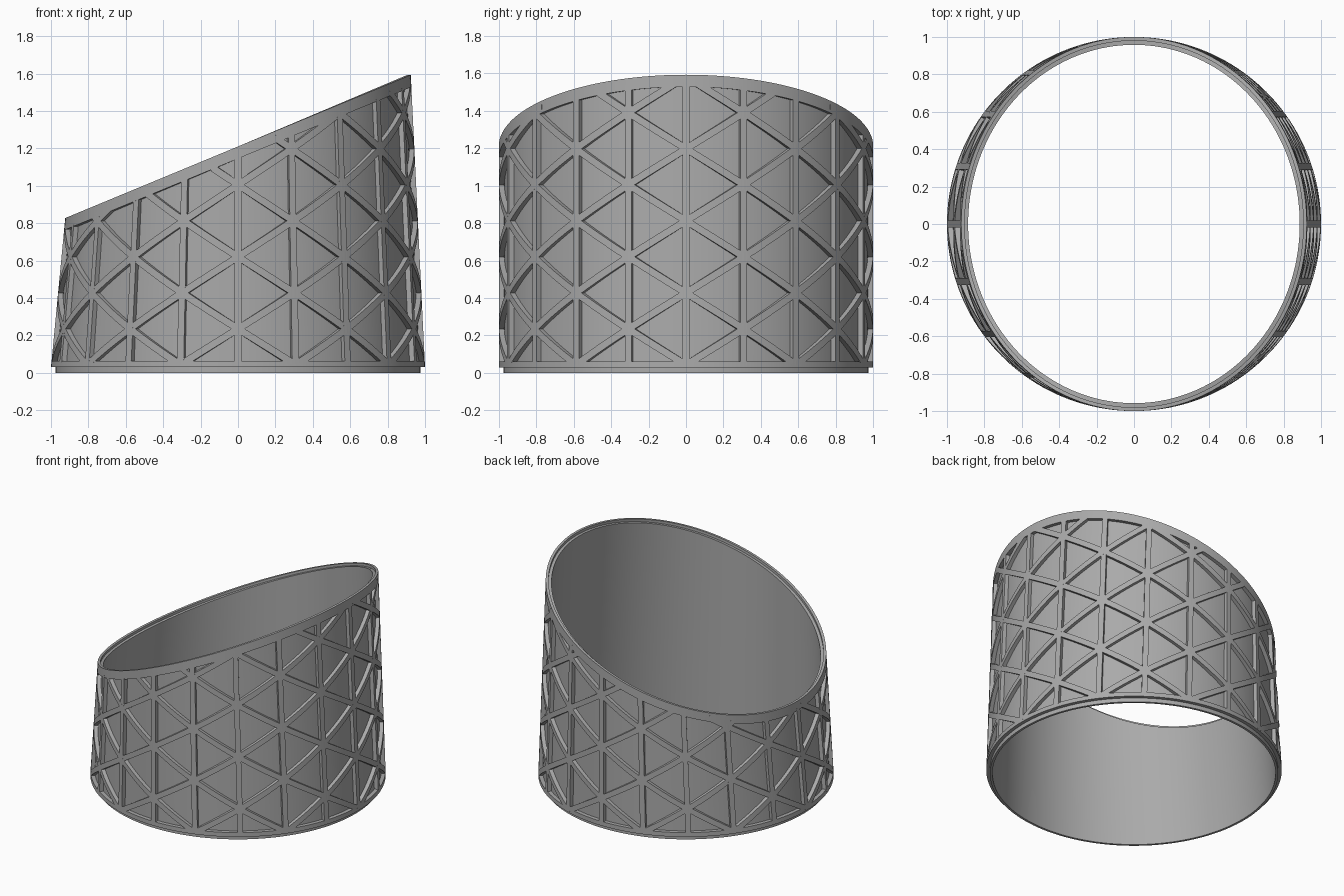
import bpy, bmesh, math

if "Cube" in bpy.data.objects:
    bpy.data.objects.remove(bpy.data.objects["Cube"])

COLUMNS = 20                 # vertical ribs around the ring
STEP = 2 * math.pi / COLUMNS
BASE = 0.03                  # height where the sloping wall starts
TILT = math.radians(22.5)    # tilt of the top circle
PITCH = 0.385                # vertical distance between lattice nodes
HALF = 0.019                 # half width of a rib

grey = bpy.data.materials.new("warm_grey")
grey.diffuse_color = (0.4, 0.4, 0.4, 1)
grey.use_nodes = True
grey.node_tree.nodes["Principled BSDF"].inputs["Base Color"].default_value = grey.diffuse_color


def top(a):
    return 1.21 + math.sin(TILT) * math.cos(a)


def wall(a, z, r):
    """Point on the wall lofted from a flat circle to a tilted circle."""
    t = max(0, (z - BASE) / (top(a) - BASE))
    return (r * math.cos(a) * (1 - t * (1 - math.cos(TILT))), r * math.sin(a), z)


def finish(bm, name):
    bmesh.ops.recalc_face_normals(bm, faces=bm.faces)
    mesh = bpy.data.meshes.new(name)
    bm.to_mesh(mesh)
    bm.free()
    mesh.materials.append(grey)
    ob = bpy.data.objects.new(name, mesh)
    bpy.context.collection.objects.link(ob)
    bpy.ops.object.select_all(action='DESELECT')
    ob.select_set(True)
    bpy.context.view_layer.objects.active = ob
    bpy.ops.object.shade_smooth_by_angle(angle=math.radians(30))
    return ob


def ring(name, profile, segments=160):
    """Closed profile of (radius, fraction of height, offset) swept round."""
    bm = bmesh.new()
    loops = []
    for i in range(segments):
        a = 2 * math.pi * i / segments
        loops.append([bm.verts.new(wall(a, BASE + f * (top(a) - BASE) + dz, r))
                      for r, f, dz in profile])
    n = len(profile)
    for i in range(segments):
        p, q = loops[i], loops[(i + 1) % segments]
        for j in range(n):
            k = (j + 1) % n
            bm.faces.new((p[j], q[j], q[k], p[k]))
    return finish(bm, name)


def rib(bm, path, side):
    """Box-section rib along (angle, z) points; side is its half-width offset."""
    rows = []
    for a, z in path:
        row = []
        for s, r in ((-1, 0.965), (1, 0.965), (1, 1.0), (-1, 1.0)):
            b = a + s * side[0]
            h = min(max(z + s * side[1], BASE + 0.01), top(b) - 0.02)
            row.append(bm.verts.new(wall(b, h, r)))
        rows.append(row)
    for p, q in zip(rows, rows[1:]):
        for j in range(4):
            k = (j + 1) % 4
            bm.faces.new((p[j], p[k], q[k], q[j]))
    bm.faces.new(rows[0])
    bm.faces.new(rows[-1])


# Thin shell with base lip, foot band and stepped top rim
ring("shell", [(0.958, 0, -0.03), (0.975, 0, -0.03), (0.975, 0, 0), (1, 0, 0),
               (1, 0, 0.032), (0.972, 0, 0.032), (0.972, 1, -0.065), (1, 1, -0.065),
               (1, 1, 0), (0.98, 1, 0), (0.98, 1, -0.02), (0.958, 1, -0.02)])

# Upright ribs
bm = bmesh.new()
for c in range(COLUMNS):
    a = c * STEP
    rib(bm, [(a, BASE + 0.01 + (top(a) - BASE - 0.05) * i / 8) for i in range(9)], (HALF, 0))
finish(bm, "upright_ribs")

# Diagonal ribs crossing at alternating node heights
bm = bmesh.new()
drop = HALF / math.cos(math.atan2(PITCH / 2, STEP))
for c in range(COLUMNS):
    for n in range(-1, 5):
        for d in (-1, 1):
            z0 = 0.235 + PITCH * n - (PITCH / 2 if c % 2 == 0 else 0)
            path = [((c + i / 10) * STEP, z0 + d * PITCH / 2 * i / 10) for i in range(11)]
            path = [(a, z) for a, z in path if BASE - 0.01 < z < top(a) - 0.02]
            if len(path) > 1:
                rib(bm, path, (0, drop))
finish(bm, "diagonal_ribs")
